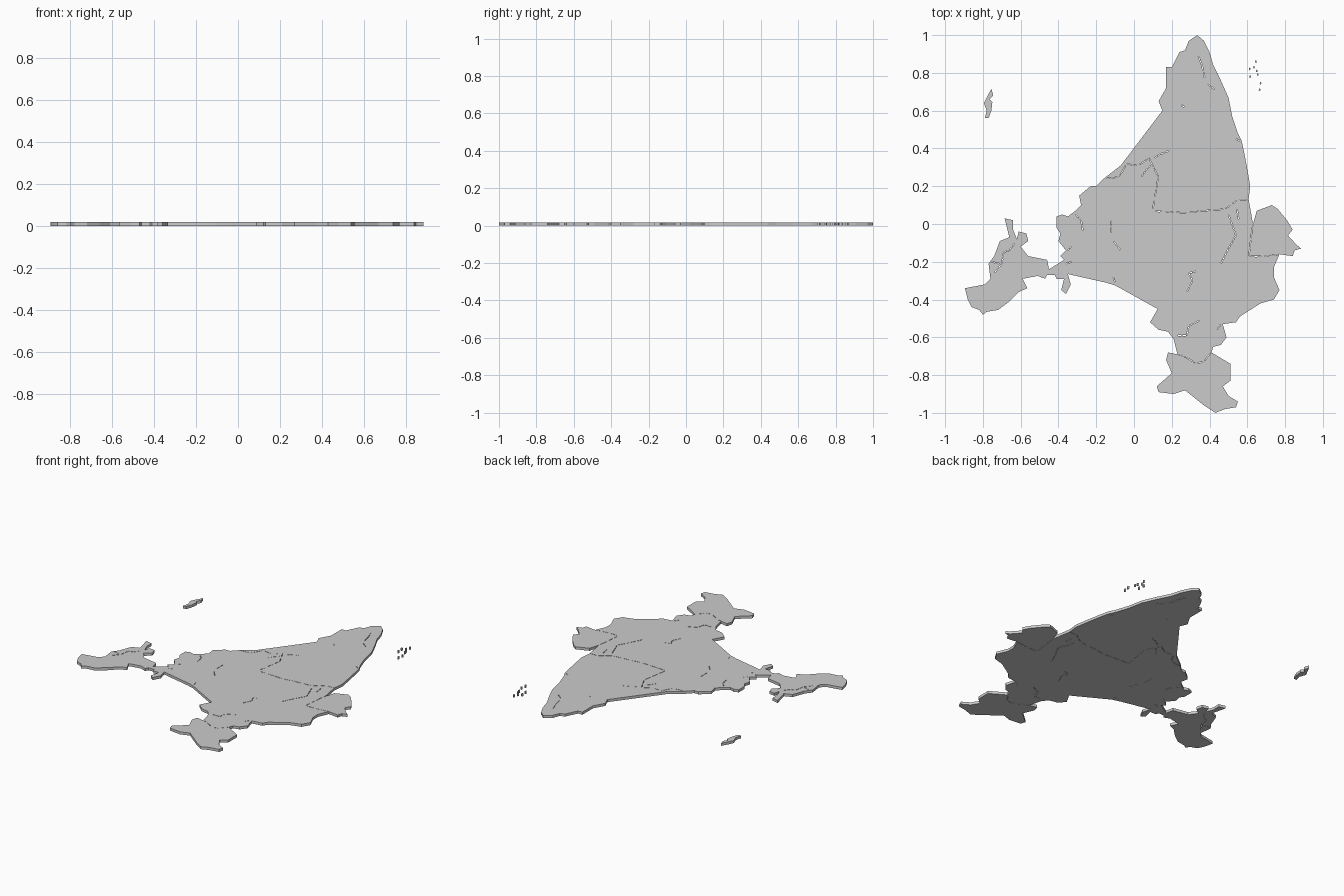
import bpy, bmesh
from mathutils import Vector

THICK = 0.017


def sample(path, step):
    """Even points along a polyline."""
    out = []
    for a, b in zip(path, path[1:]):
        a, b = Vector(a), Vector(b)
        n = max(2, 2 * round((b - a).length / step / 2))
        out += [a.lerp(b, i / n) for i in range(n)]
    return out + [Vector(path[-1])]


def frayed(path, gap=0.004, step=0.028):
    """Shared border with every second point pulled back, leaving slivers."""
    pts = sample(path, step)
    res = list(pts)
    for i in range(1, len(pts) - 1, 2):
        d = (pts[i + 1] - pts[i - 1]).normalized()
        res[i] = pts[i] + Vector((d.y, -d.x)) * gap
    return res


def dashes(path, width=0.004):
    """Narrow broken slits along a crack line."""
    quads = []
    pts = sample(path, 0.025)
    for a, b in zip(pts, pts[1:]):
        d = (b - a).normalized()
        n = Vector((-d.y, d.x)) * width / 2
        p, q = a.lerp(b, 0.12), a.lerp(b, 0.82)
        quads.append([p - n, q - n, q + n, p + n])
    return quads


def plate(name, loops):
    """Flat slab from closed outlines; inner outlines become slits."""
    cu = bpy.data.curves.new(name, 'CURVE')
    cu.dimensions = '2D'
    cu.fill_mode = 'BOTH'
    cu.extrude = THICK / 2
    for loop in loops:
        sp = cu.splines.new('POLY')
        sp.points.add(len(loop) - 1)
        for pt, v in zip(sp.points, loop):
            pt.co = (v[0], v[1], 0, 1)
        sp.use_cyclic_u = True
    ob = bpy.data.objects.new(name, cu)
    bpy.context.collection.objects.link(ob)
    bpy.ops.object.select_all(action='DESELECT')
    ob.select_set(True)
    bpy.context.view_layer.objects.active = ob
    bpy.ops.object.convert(target='MESH')
    bm = bmesh.new()
    bm.from_mesh(ob.data)
    bmesh.ops.remove_doubles(bm, verts=bm.verts, dist=1e-5)
    bmesh.ops.translate(bm, verts=bm.verts, vec=(0, 0, THICK / 2))
    bmesh.ops.recalc_face_normals(bm, faces=bm.faces)
    for f in bm.faces:
        f.smooth = False
    bm.to_mesh(ob.data)
    bm.free()


def region(name, outline, cracks=()):
    plate(name, [outline] + [q for c in cracks for q in dashes(c)])


# Borders shared by neighbouring regions
north_border = [(-.16, .24), (-.08, .25), (-.04, .32), (.02, .31), (.08, .35), (.13, .25),
                (.10, .07), (.28, .06), (.35, .07), (.48, .08), (.55, .13), (.607, .13)]
east_border = [(.63, 0), (.62, -.08), (.61, -.17), (.68, -.17), (.77, -.16)]
south_border = [(.41, -.68), (.37, -.73), (.33, -.74), (.26, -.70), (.23, -.69)]

# North region: tall tapering headland
north_coast = [(-.07, .31), (.15, .60), (.13, .65), (.17, .72), (.17, .83), (.20, .83),
               (.24, .91), (.27, .92), (.29, .97), (.335, 1.0), (.37, .97), (.40, .91),
               (.42, .84), (.46, .76), (.50, .67), (.52, .57), (.55, .48), (.57, .44),
               (.585, .37), (.60, .29), (.615, .20)]
region("north_region", north_coast + sample(north_border, .028)[::-1],
       [[(.34, .89), (.36, .84), (.375, .77)], [(.39, .74), (.43, .71)],
        [(.11, .35), (.14, .37), (.19, .39)], [(.54, .45), (.56, .44)], [(.25, .63), (.265, .62)]])

# Central region
southeast_coast = [(.74, -.23), (.74, -.28), (.77, -.35), (.74, -.40), (.67, -.42),
                   (.56, -.49), (.54, -.52), (.47, -.53), (.49, -.60), (.46, -.64), (.42, -.65)]
southwest_coast = [(.21, -.61), (.18, -.57), (.13, -.56), (.085, -.52), (.125, -.45),
                   (-.10, -.325), (-.15, -.31), (-.35, -.265), (-.335, -.32), (-.36, -.37),
                   (-.385, -.35), (-.37, -.29), (-.41, -.29), (-.42, -.27), (-.46, -.27)]
west_coast = [(-.45, -.24), (-.37, -.19), (-.39, -.17), (-.36, -.14), (-.40, -.09), (-.39, -.05),
              (-.41, -.02), (-.41, .04), (-.38, .05), (-.35, .04), (-.31, .07), (-.28, .10),
              (-.29, .15), (-.23, .20), (-.20, .20)]
region("central_region",
       frayed(north_border) + frayed(east_border) + southeast_coast
       + frayed(south_border) + southwest_coast + west_coast,
       [[(.50, .05), (.54, -.06), (.50, -.13), (.46, -.21)],
        [(.545, .08), (.555, .02)],
        [(-.31, .05), (-.28, .02), (-.27, -.04)], [(-.12, .02), (-.12, -.05)],
        [(-.11, -.09), (-.07, -.14)], [(-.11, -.28), (-.10, -.31)],
        [(-.36, -.21), (-.33, -.20)], [(-.35, -.14), (-.33, -.12)],
        [(.28, -.36), (.31, -.30), (.29, -.26), (.33, -.25)],
        [(.23, -.59), (.28, -.59), (.29, -.54), (.35, -.51)],
        [(.44, -.56), (.46, -.53)], [(.04, .25), (.06, .28), (.09, .31)]])

# East lobe
region("east_region", sample(east_border, .028)[::-1] +
       [(.65, .07), (.73, .10), (.76, .08), (.81, .02), (.84, -.03), (.815, -.06),
        (.86, -.11), (.885, -.13), (.85, -.14), (.84, -.17)])

# South lobe
region("south_region", sample(south_border, .028)[::-1] +
       [(.46, -.71), (.51, -.74), (.51, -.83), (.47, -.86), (.50, -.91), (.55, -.94), (.54, -.97),
        (.48, -.98), (.43, -1.0), (.37, -.96), (.27, -.88), (.21, -.90), (.13, -.89), (.12, -.86),
        (.20, -.79), (.17, -.72), (.18, -.68)])

# West peninsula
region("west_region",
       [(-.45, -.24), (-.46, -.27), (-.47, -.29), (-.51, -.275), (-.59, -.29), (-.565, -.34),
        (-.61, -.36), (-.66, -.41), (-.72, -.455), (-.78, -.465), (-.80, -.48), (-.82, -.455),
        (-.86, -.44), (-.88, -.40), (-.895, -.34), (-.79, -.32), (-.76, -.29), (-.77, -.21),
        (-.74, -.17), (-.71, -.09), (-.66, -.07), (-.685, .03), (-.64, .02), (-.64, -.03),
        (-.62, -.08), (-.61, -.04), (-.57, -.05), (-.56, -.09), (-.60, -.12), (-.56, -.17),
        (-.46, -.19)],
       [[(-.74, -.26), (-.70, -.21), (-.69, -.15), (-.66, -.14), (-.63, -.10)],
        [(-.755, -.20), (-.71, -.21)]])

# Northwest island
plate("northwest_island",
      [[(-.755, .715), (-.745, .68), (-.765, .66), (-.75, .645), (-.755, .60), (-.77, .56),
        (-.79, .56), (-.78, .60), (-.795, .64), (-.775, .68)]])

# Scattered northeast islets
islets = [(.645, .86), (.635, .83), (.65, .81), (.615, .78), (.655, .79), (.67, .745),
          (.665, .71), (.612, .82)]
plate("northeast_islets",
      [[(x - .005, y - .003), (x + .002, y - .008), (x + .005, y + .004), (x - .002, y + .008)]
       for x, y in islets])
